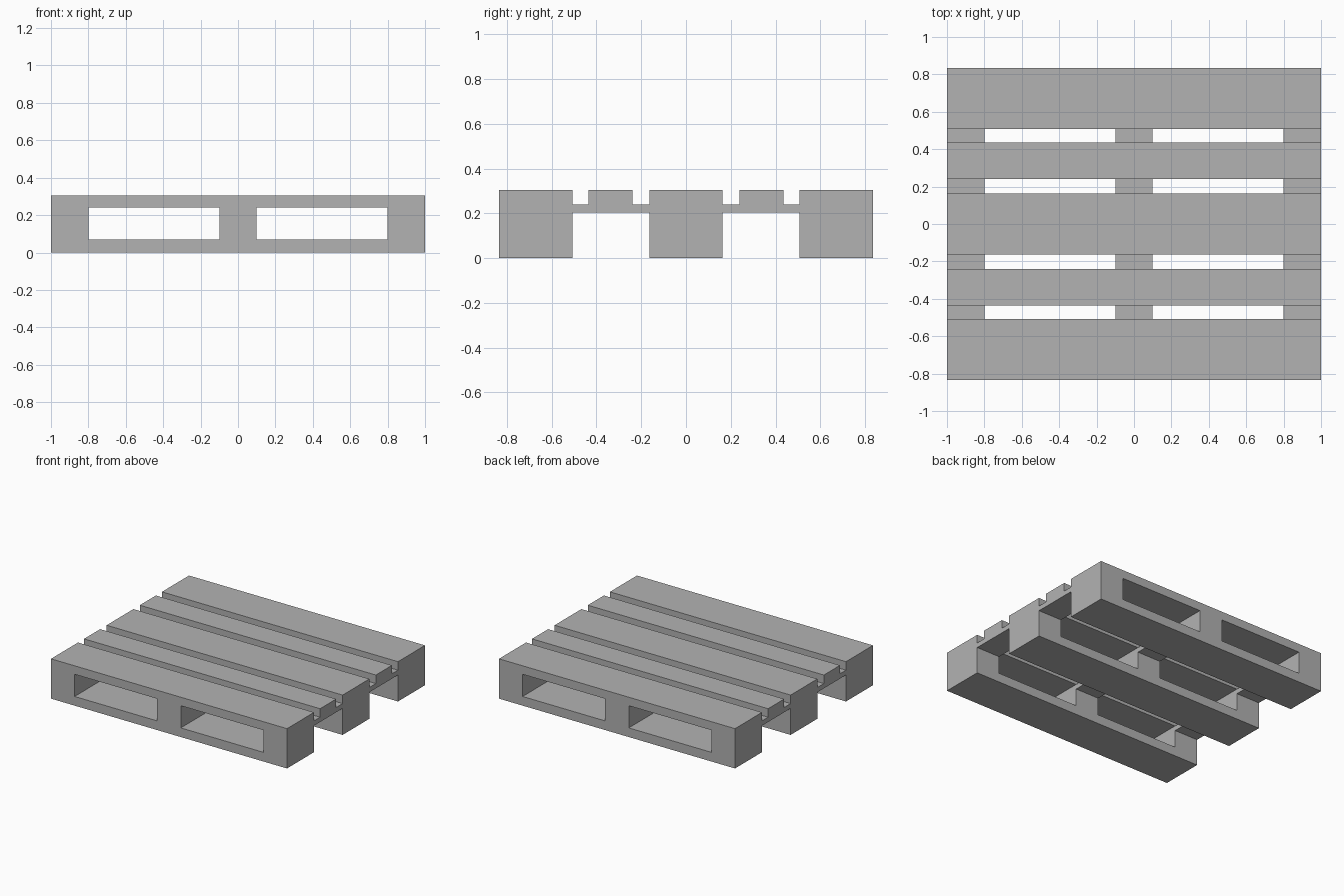
import bpy
import bmesh
from mathutils import Vector

if "Cube" in bpy.data.objects:
    bpy.data.objects.remove(bpy.data.objects["Cube"], do_unlink=True)

grey = bpy.data.materials.new("pallet grey")
grey.use_nodes = True
colour = (0.448, 0.448, 0.448, 1)
grey.diffuse_color = colour
grey.node_tree.nodes["Principled BSDF"].inputs["Base Color"].default_value = colour

# Main dimensions
HALF_X, HALF_Y, TOP = 1.0, 0.835, 0.305
SLAT_BOTTOM, RAIL_BOTTOM, SKID_TOP = 0.24, 0.203, 0.07
POST = 0.2                # post width along x
RUNNER_IN, RUNNER_MID = 0.508, 0.162


def box(name, x, y, z):
    """Box spanning the given (low, high) ranges."""
    mesh = bpy.data.meshes.new(name)
    bm = bmesh.new()
    bmesh.ops.create_cube(bm, size=1)
    for v in bm.verts:
        v.co = Vector([r[0] if c < 0 else r[1] for c, r in zip(v.co, (x, y, z))])
    bm.to_mesh(mesh)
    bm.free()
    mesh.materials.append(grey)
    obj = bpy.data.objects.new(name, mesh)
    bpy.context.collection.objects.link(obj)
    return obj


# Fork openings, cut right through the runners
cutters = []
for side, x in (("left", (POST / 2, HALF_X - POST)), ("right", (POST - HALF_X, -POST / 2))):
    cutter = box(side + "_fork_cutter", x, (-1, 1), (SKID_TOP, SLAT_BOTTOM))
    cutter.hide_render = True
    cutter.hide_set(True)
    cutter.display_type = 'WIRE'
    cutters.append(cutter)

# Three full-height runners
for name, y in (("front", (-HALF_Y, -RUNNER_IN)),
                ("middle", (-RUNNER_MID, RUNNER_MID)),
                ("back", (RUNNER_IN, HALF_Y))):
    runner = box(name + "_runner", (-HALF_X, HALF_X), y, (0, TOP))
    for cutter in cutters:
        mod = runner.modifiers.new("fork_opening", 'BOOLEAN')
        mod.operation, mod.solver, mod.object = 'DIFFERENCE', 'EXACT', cutter

# Narrow deck slats and the rails that carry them between the runners
for name, s in (("front", -1), ("back", 1)):
    box(name + "_slat", (-HALF_X, HALF_X), sorted((s * 0.24, s * 0.435)), (SLAT_BOTTOM, TOP))
    for side, cx in (("right", POST / 2 - HALF_X), ("middle", 0), ("left", HALF_X - POST / 2)):
        box(f"{name}_{side}_rail", (cx - POST / 2, cx + POST / 2),
            sorted((s * RUNNER_MID, s * RUNNER_IN)), (RAIL_BOTTOM, SLAT_BOTTOM))

# The cutters are evaluated once, then removed
bpy.context.view_layer.update()
depsgraph = bpy.context.evaluated_depsgraph_get()
for obj in [o for o in bpy.context.collection.objects if o.name.endswith("_runner")]:
    baked = bpy.data.meshes.new_from_object(obj.evaluated_get(depsgraph))
    obj.modifiers.clear()
    obj.data = baked
for cutter in cutters:
    bpy.data.objects.remove(cutter, do_unlink=True)
